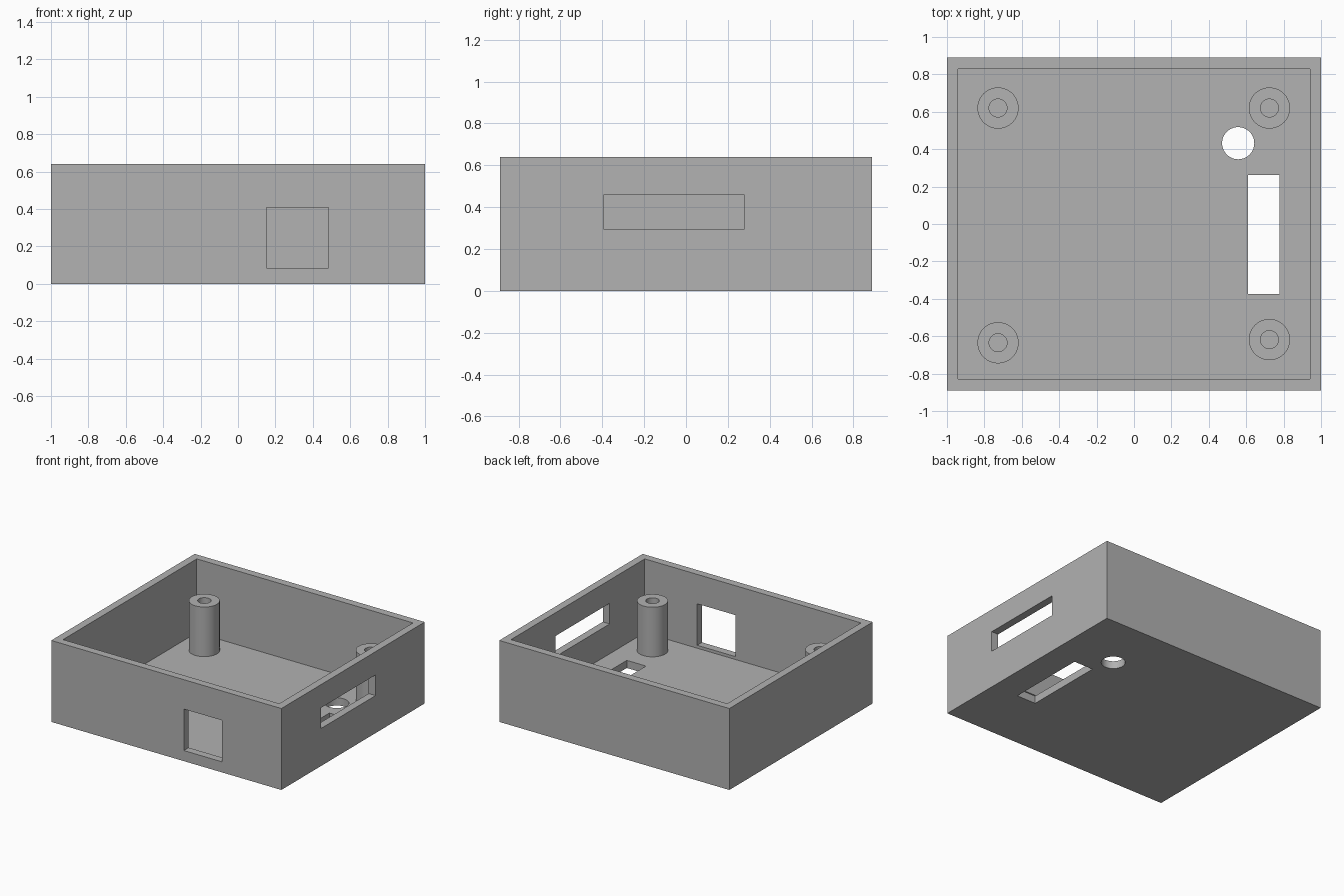
import bpy
import math

if "Cube" in bpy.data.objects:
    bpy.data.objects.remove(bpy.data.objects["Cube"], do_unlink=True)

# One plain grey for the whole enclosure
grey = bpy.data.materials.new("light_grey_plastic")
grey.use_nodes = True
GREY = (0.445, 0.445, 0.445, 1)
grey.diffuse_color = GREY
grey.node_tree.nodes["Principled BSDF"].inputs["Base Color"].default_value = GREY

HALF_X, HALF_Y, HEIGHT = 1.0, 0.89, 0.64
WALL = 0.06
POST_TOP = 0.45


def finish(ob, name):
    ob.name = name
    ob.data.materials.append(grey)
    return ob


def box(name, x, y, z):
    """Box from (min, max) ranges."""
    ranges = (x, y, z)
    bpy.ops.mesh.primitive_cube_add(size=1, location=[(a + b) / 2 for a, b in ranges])
    ob = bpy.context.object
    ob.scale = [b - a for a, b in ranges]
    bpy.ops.object.transform_apply(location=False, rotation=False, scale=True)
    return finish(ob, name)


def cylinder(name, x, y, z, radius):
    bpy.ops.mesh.primitive_cylinder_add(vertices=64, radius=radius, depth=z[1] - z[0],
                                        location=(x, y, (z[0] + z[1]) / 2))
    return finish(bpy.context.object, name)


def cut(target, cutters):
    """Subtract each cutter, then bake the result and drop the cutters."""
    for c in cutters:
        c.hide_render = True
        mod = target.modifiers.new(c.name, 'BOOLEAN')
        mod.operation = 'DIFFERENCE'
        mod.solver = 'EXACT'
        mod.object = c
        bpy.ops.object.select_all(action='DESELECT')
        bpy.context.view_layer.objects.active = target
        target.select_set(True)
        bpy.ops.object.modifier_apply(modifier=mod.name)
        bpy.data.objects.remove(c, do_unlink=True)
    bpy.ops.object.shade_smooth_by_angle(angle=math.radians(30))


# Open tray with wall and floor openings
tray = box("enclosure_tray", (-HALF_X, HALF_X), (-HALF_Y, HALF_Y), (0, HEIGHT))
inner_x, inner_y = HALF_X - WALL, HALF_Y - WALL
cut(tray, [
    box("cavity", (-inner_x, inner_x), (-inner_y, inner_y), (WALL, 1)),
    box("front_window", (0.152, 0.484), (-1, -0.7), (0.083, 0.409)),
    box("side_slot", (0.85, 1.1), (-0.395, 0.28), (0.295, 0.457)),
    box("floor_slot", (0.61, 0.777), (-0.375, 0.263), (-0.1, 0.2)),
    cylinder("floor_hole", 0.557, 0.432, (-0.1, 0.2), 0.086),
])

# Screw posts with blind bores
posts = {
    "back_right_post": (-0.727, 0.62),
    "back_left_post": (0.724, 0.62),
    "front_right_post": (-0.727, -0.635),
    "front_left_post": (0.724, -0.618),
}
for name, (x, y) in posts.items():
    post = cylinder(name, x, y, (WALL - 0.01, POST_TOP), 0.11)
    cut(post, [cylinder("bore", x, y, (WALL, 1), 0.048)])
